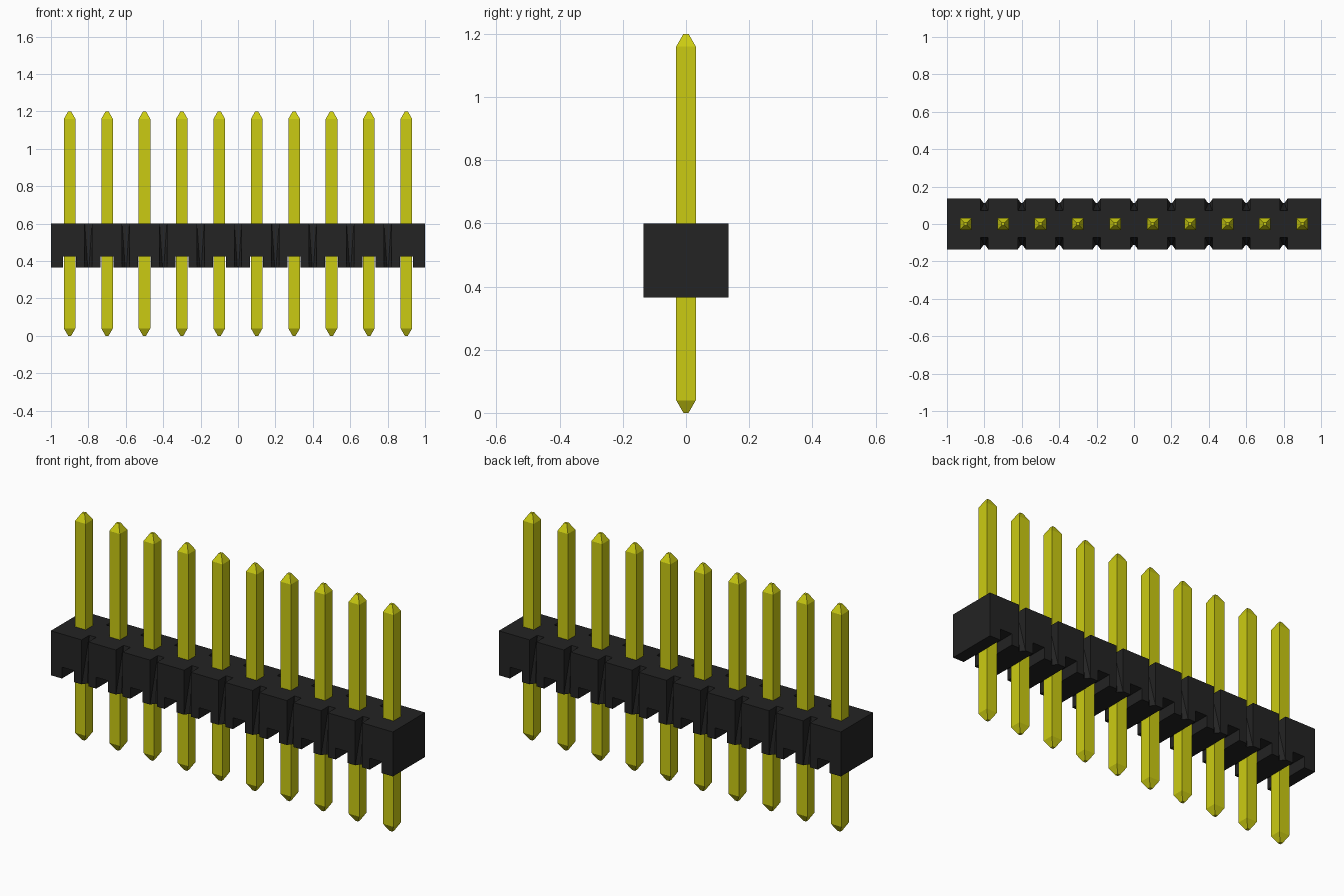
import bpy, bmesh

if "Cube" in bpy.data.objects:
    bpy.data.objects.remove(bpy.data.objects["Cube"], do_unlink=True)

COUNT, PITCH = 10, 0.2
HALF_Y, Z_LOW, Z_SLOT, Z_TOP = 0.135, 0.365, 0.425, 0.6
PIN_X = [(i - (COUNT - 1) / 2) * PITCH for i in range(COUNT)]


def material(name, rgb, rough):
    m = bpy.data.materials.new(name)
    m.use_nodes = True
    m.diffuse_color = (*rgb, 1)
    bsdf = m.node_tree.nodes["Principled BSDF"]
    bsdf.inputs["Base Color"].default_value = (*rgb, 1)
    bsdf.inputs["Roughness"].default_value = rough
    return m


def finish(bm, name, mat=None):
    bmesh.ops.recalc_face_normals(bm, faces=bm.faces)
    mesh = bpy.data.meshes.new(name)
    bm.to_mesh(mesh)
    bm.free()
    ob = bpy.data.objects.new(name, mesh)
    bpy.context.collection.objects.link(ob)
    if mat:
        mesh.materials.append(mat)
    return ob


def hull(bm, points):
    verts = [bm.verts.new(p) for p in points]
    bmesh.ops.convex_hull(bm, input=verts)


def box(bm, x0, x1, y0, y1, z0, z1):
    hull(bm, [(x, y, z) for x in (x0, x1) for y in (y0, y1) for z in (z0, z1)])


black = material("black plastic", (0.017, 0.017, 0.017), 0.6)
gold = material("yellow metal", (0.6, 0.6, 0.006), 0.4)

# Housing block
bm = bmesh.new()
box(bm, -1, 1, -HALF_Y, HALF_Y, Z_LOW, Z_TOP)
housing = finish(bm, "housing", black)

# Cutter: slots under the pins and tapered break notches between them
bm = bmesh.new()
for x in PIN_X:
    box(bm, x - 0.035, x + 0.035, -0.2, 0.2, 0.3, Z_SLOT)
for x in PIN_X[:-1]:
    c = x + PITCH / 2
    for s in (-1, 1):
        pts = []
        for z, tip_w, tip_y in ((Z_LOW - 0.005, 0.003, 0.112), (Z_TOP + 0.005, 0.02, 0.07)):
            for w, y in ((0.02, 0.15), (0.02, HALF_Y), (tip_w, tip_y)):
                pts += [(c - w, s * y, z), (c + w, s * y, z)]
        hull(bm, pts)
cutter = finish(bm, "housing_cutter")
cutter.hide_render = True

mod = housing.modifiers.new("cut", "BOOLEAN")
mod.operation = "DIFFERENCE"
mod.solver = "EXACT"
mod.object = cutter
bpy.context.view_layer.objects.active = housing
bpy.ops.object.modifier_apply(modifier="cut")
bpy.data.objects.remove(cutter, do_unlink=True)

# Square pins with tapered ends, sharing one mesh
bm = bmesh.new()
rings = []
for z, r in ((0, 0.008), (0.04, 0.031), (1.16, 0.031), (1.2, 0.008)):
    rings.append([bm.verts.new((sx * r, sy * r, z))
                  for sx, sy in ((-1, -1), (1, -1), (1, 1), (-1, 1))])
for a, b in zip(rings, rings[1:]):
    for i in range(4):
        j = (i + 1) % 4
        bm.faces.new((a[i], a[j], b[j], b[i]))
bm.faces.new(rings[0])
bm.faces.new(rings[-1])
first = finish(bm, "pin_1", gold)
first.location.x = PIN_X[0]
for i, x in enumerate(PIN_X[1:], 2):
    pin = bpy.data.objects.new(f"pin_{i}", first.data)
    pin.location.x = x
    bpy.context.collection.objects.link(pin)
